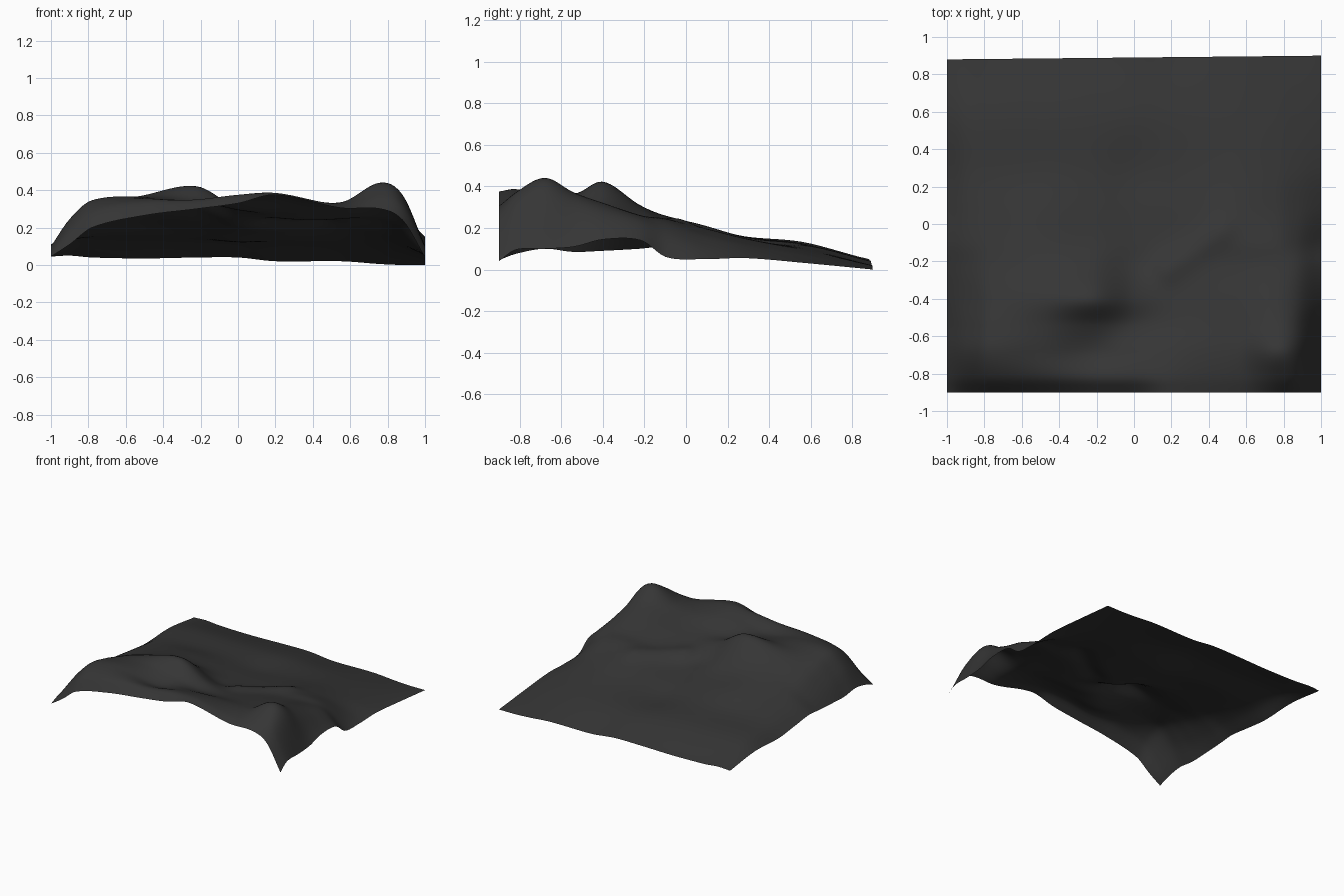
import bpy, bmesh, math
from mathutils import Vector

if "Cube" in bpy.data.objects:
    bpy.data.objects.remove(bpy.data.objects["Cube"])

# Cross-sections of the land from front to back: y position and heights at the x stations
XS = [-1, -.9, -.78, -.5, -.22, 0, .2, .55, .76, .88, 1]
SECTIONS = [
    (-.90, [.045, .11, .20, .265, .30, .33, .375, .305, .30, .24, .04]),
    (-.82, [.075, .19, .29, .34, .35, .375, .385, .325, .37, .325, .095]),
    (-.68, [.10, .245, .345, .36, .315, .34, .35, .335, .44, .375, .10]),
    (-.54, [.085, .22, .325, .365, .345, .295, .29, .315, .37, .32, .11]),
    (-.40, [.09, .19, .285, .37, .42, .30, .26, .29, .32, .28, .145]),
    (-.22, [.10, .17, .235, .30, .30, .215, .22, .25, .26, .235, .14]),
    (-.10, [.11, .17, .215, .26, .235, .19, .19, .24, .235, .18, .06]),
    (.08, [.09, .15, .185, .215, .19, .16, .165, .20, .17, .12, .05]),
    (.28, [.07, .13, .155, .16, .15, .125, .135, .15, .125, .095, .055]),
    (.58, [.08, .12, .13, .125, .12, .115, .105, .09, .07, .05, .03]),
    (.89, [.045, .05, .04, .035, .04, .04, .02, .02, .005, 0, 0]),
]
YS = [s[0] for s in SECTIONS]


def smooth(ks, vs, t):
    """Smooth curve through the values vs at positions ks."""
    n = len(ks)
    i = max(k for k in range(n - 1) if k == 0 or ks[k] <= t)

    def slope(j):
        a, b = max(j - 1, 0), min(j + 1, n - 1)
        return (vs[b] - vs[a]) / (ks[b] - ks[a])
    h = ks[i + 1] - ks[i]
    u = (t - ks[i]) / h
    return ((2*u**3 - 3*u**2 + 1) * vs[i] + (u**3 - 2*u**2 + u) * h * slope(i)
            + (3*u**2 - 2*u**3) * vs[i + 1] + (u**3 - u**2) * h * slope(i + 1))


def fold(x, y, a, b, width, height):
    """Narrow ridge along the segment a-b."""
    a, b, p = Vector(a), Vector(b), Vector((x, y))
    d = b - a
    t = min(max((p - a).dot(d) / d.length_squared, 0), 1)
    return height * math.exp(-((p - a - d * t).length / width) ** 2)


# Terrain sheet
NX, NY = 100, 90
bm = bmesh.new()
rows = []
for j in range(NY + 1):
    yn = -.9 + 1.79 * j / NY
    row = []
    for i in range(NX + 1):
        x = -1 + 2 * i / NX
        z = smooth(YS, [smooth(XS, s[1], x) for s in SECTIONS], yn)
        z += fold(x, yn, (.18, -.24), (.46, -.04), .08, .025)
        # the back edge is slightly skewed
        y = yn + .01 * x * j / NY
        row.append(bm.verts.new((x, y, max(z, 0))))
    rows.append(row)
for j in range(NY):
    for i in range(NX):
        f = bm.faces.new((rows[j][i], rows[j][i + 1], rows[j + 1][i + 1], rows[j + 1][i]))
        f.smooth = True

mesh = bpy.data.meshes.new("terrain")
bm.to_mesh(mesh)
bm.free()
terrain = bpy.data.objects.new("terrain", mesh)
bpy.context.collection.objects.link(terrain)

# Dark rock colour
mat = bpy.data.materials.new("dark_rock")
mat.diffuse_color = (.036, .036, .036, 1)
mat.use_nodes = True
mat.node_tree.nodes["Principled BSDF"].inputs["Base Color"].default_value = mat.diffuse_color
mesh.materials.append(mat)
